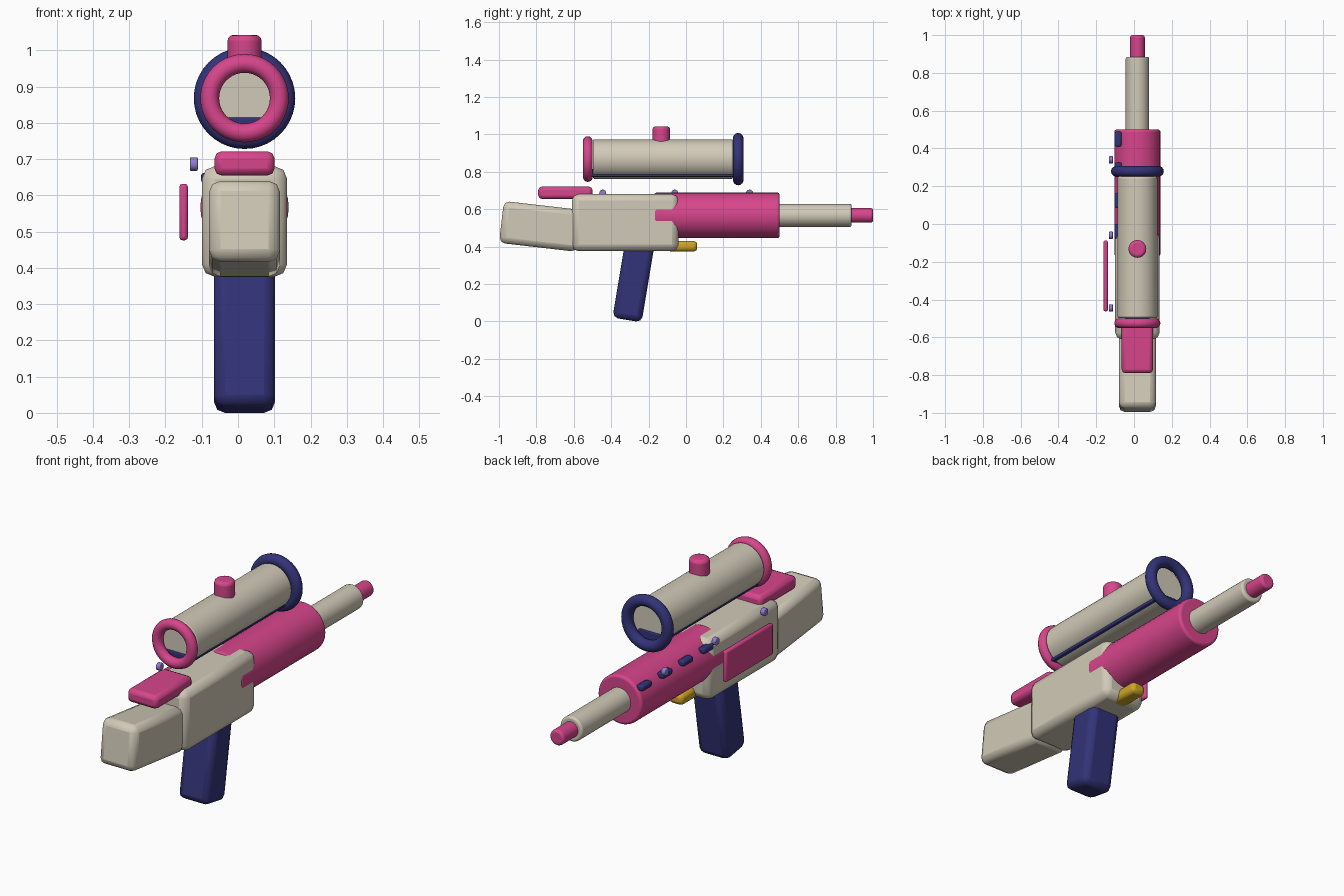
import bpy
import math
from mathutils import Matrix

if "Cube" in bpy.data.objects:
    bpy.data.objects.remove(bpy.data.objects["Cube"])

CX = 0.018          # centre line of the toy
BARREL_Z = 0.567
SCOPE_Z = 0.868


def colour(name, rgb):
    m = bpy.data.materials.new(name)
    m.diffuse_color = (*rgb, 1.0)
    m.use_nodes = True
    m.node_tree.nodes["Principled BSDF"].inputs["Base Color"].default_value = m.diffuse_color
    return m


cream = colour("cream", (0.64, 0.59, 0.48))
pink = colour("pink", (0.68, 0.06, 0.26))
navy = colour("navy", (0.033, 0.033, 0.19))
gold = colour("gold", (0.62, 0.38, 0.02))
lavender = colour("lavender", (0.28, 0.20, 0.64))


def finish(name, mat, bevel=0.0, segments=2, angle=30):
    """Name, colour, round the edges and shade the active object."""
    ob = bpy.context.object
    ob.name = name
    ob.data.materials.append(mat)
    if bevel:
        mod = ob.modifiers.new("rounding", 'BEVEL')
        mod.width = bevel
        mod.segments = segments
        mod.limit_method = 'ANGLE'
        mod.angle_limit = math.radians(40)
    bpy.ops.object.shade_smooth_by_angle(angle=math.radians(angle))
    return ob


def block(name, centre, size, mat, bevel, segments=2, tilt=0.0):
    bpy.ops.mesh.primitive_cube_add(size=1)
    ob = bpy.context.object
    ob.data.transform(Matrix.Diagonal((*size, 1)))
    ob.location = centre
    ob.rotation_euler.x = tilt
    return finish(name, mat, bevel, segments)


def tube(name, centre, radius, length, mat, axis='Y', bevel=0.0, sides=32):
    rot = {'X': (0, math.pi / 2, 0), 'Y': (math.pi / 2, 0, 0), 'Z': (0, 0, 0)}[axis]
    bpy.ops.mesh.primitive_cylinder_add(vertices=sides, radius=radius, depth=length,
                                        location=centre, rotation=rot)
    return finish(name, mat, bevel, 3)


def ring(name, y, major, minor, mat):
    bpy.ops.mesh.primitive_torus_add(major_radius=major, minor_radius=minor,
                                     major_segments=40, minor_segments=14,
                                     location=(CX, y, SCOPE_Z),
                                     rotation=(math.pi / 2, 0, 0))
    return finish(name, mat, angle=60)


# Body, stock, cheek pad, grip and trigger
block("body", (CX, -0.325, 0.528), (0.235, 0.57, 0.305), cream, 0.035)
block("stock", (CX, -0.778, 0.508), (0.196, 0.42, 0.225), cream, 0.032, 2, -0.115)
block("cheek_pad", (CX, -0.645, 0.688), (0.166, 0.29, 0.067), pink, 0.02)
block("grip", (CX, -0.279, 0.225), (0.168, 0.158, 0.44), navy, 0.03, 2, -0.165)
block("trigger", (CX, -0.02, 0.402), (0.075, 0.16, 0.056), gold, 0.018)

# Barrel in three steps
tube("barrel_shroud", (CX, 0.165, BARREL_Z), 0.122, 0.67, pink, bevel=0.012)
tube("inner_barrel", (CX, 0.67, BARREL_Z), 0.062, 0.43, cream, bevel=0.01)
tube("muzzle_tip", (CX, 0.93, BARREL_Z), 0.039, 0.14, pink, bevel=0.012)

# Scope with rail, end rings and top knob
tube("scope_tube", (CX, -0.123, SCOPE_Z), 0.106, 0.75, cream, bevel=0.01)
block("scope_rail", (CX, -0.123, 0.794), (0.13, 0.765, 0.042), navy, 0.004)
ring("rear_scope_ring", -0.525, 0.096, 0.026, pink)
ring("front_scope_ring", 0.279, 0.112, 0.028, navy)
tube("scope_knob", (CX, -0.132, 0.99), 0.047, 0.105, pink, axis='Z', bevel=0.016)

# Side plate, vents and pegs on the left
block("side_plate", (-0.15, -0.275, 0.554), (0.024, 0.375, 0.156), pink, 0.009)
for i in range(4):
    block(f"vent_{i + 1}", (-0.084, 0.45 - 0.163 * i, 0.648),
          (0.036, 0.078, 0.028), navy, 0.008)
for i, y in enumerate((-0.445, -0.06, 0.34)):
    tube(f"peg_{i + 1}", (-0.122, y, 0.686), 0.019, 0.022, lavender,
         axis='X', bevel=0.004, sides=16)
